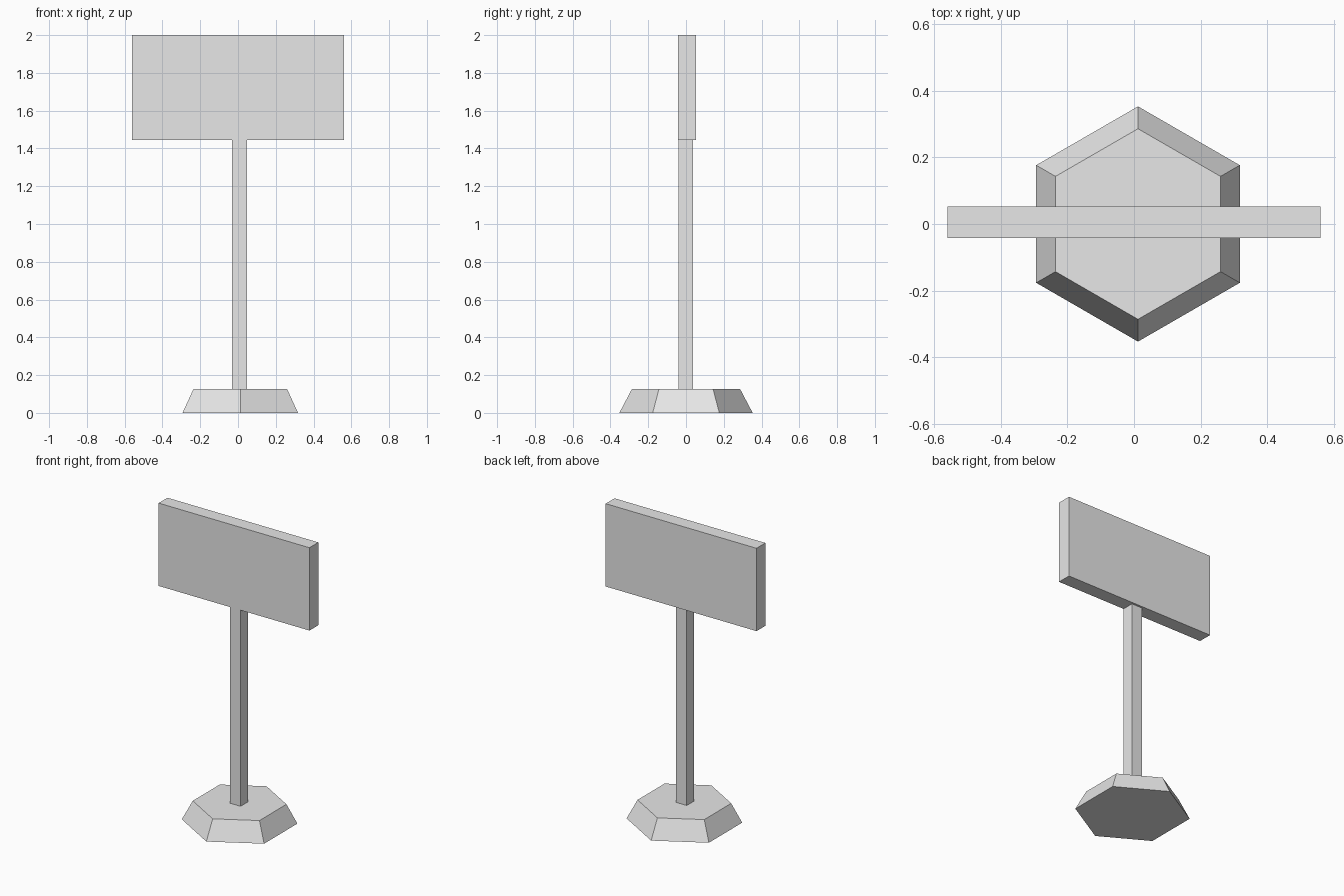
import bpy
import math

cube = bpy.data.objects.get("Cube")
if cube:
    bpy.data.objects.remove(cube, do_unlink=True)

# One plain grey for the whole sign
grey = bpy.data.materials.new("light_grey")
grey.use_nodes = True
colour = (0.8, 0.8, 0.8, 1)
grey.diffuse_color = colour
grey.node_tree.nodes["Principled BSDF"].inputs["Base Color"].default_value = colour


def finish(name):
    obj = bpy.context.object
    obj.name = name
    obj.data.materials.append(grey)
    return obj


def box(name, low, high):
    centre = [(a + b) / 2 for a, b in zip(low, high)]
    bpy.ops.mesh.primitive_cube_add(size=1, location=centre)
    obj = finish(name)
    obj.scale = [b - a for a, b in zip(low, high)]
    bpy.ops.object.transform_apply(location=False, rotation=False, scale=True)
    return obj


# Tapered six-sided foot with corners pointing to the front and back
base_height = 0.127
bpy.ops.mesh.primitive_cone_add(
    vertices=6, radius1=0.353, radius2=0.286, depth=base_height,
    location=(0.012, 0, base_height / 2))
finish("base")

# Square post
box("post", (-0.032, -0.041, base_height), (0.048, 0.038, 1.444))

# Rectangular sign board
box("sign_board", (-0.56, -0.042, 1.444), (0.56, 0.052, 2.0))
